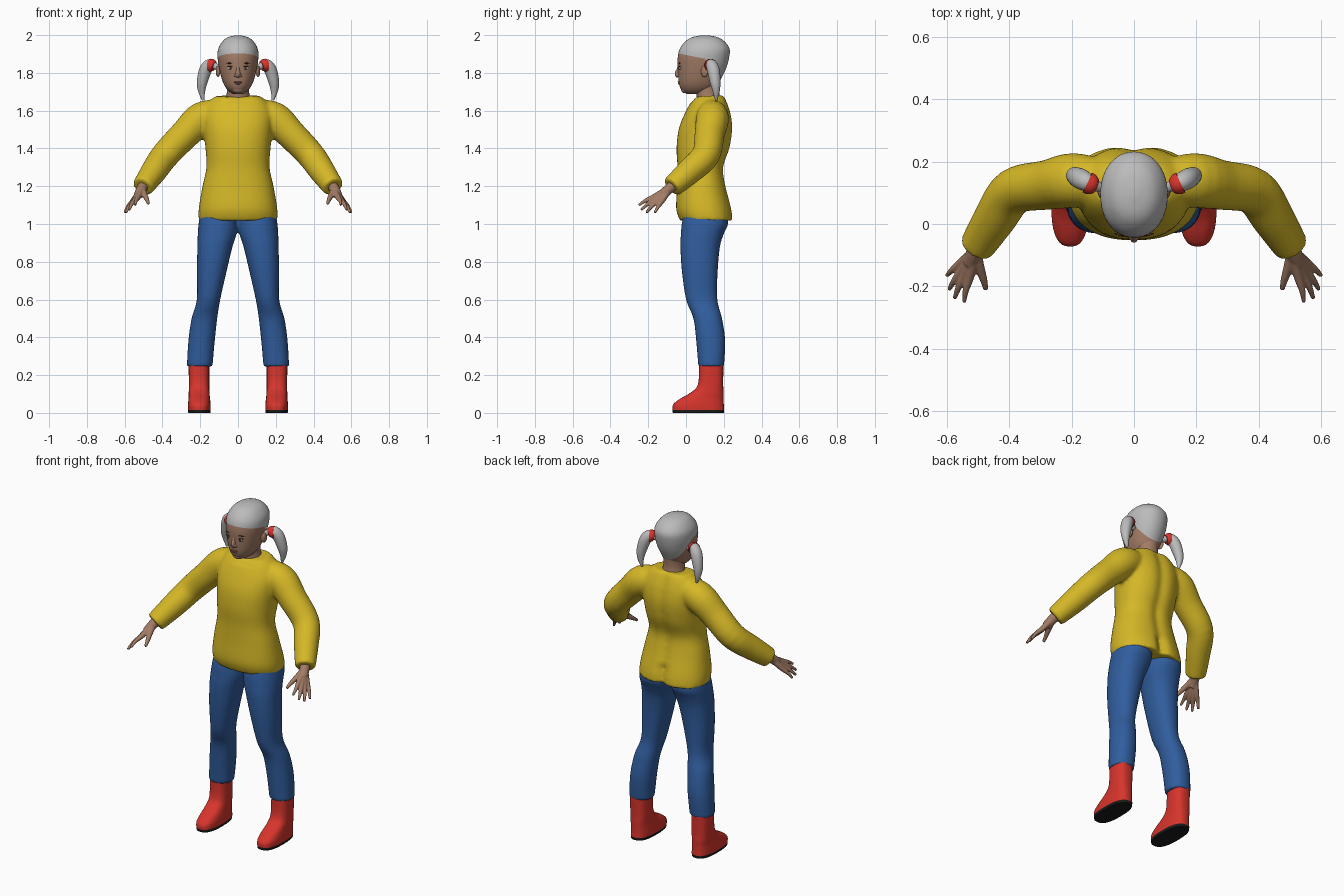
import bpy, bmesh, math
from mathutils import Vector, Matrix

if "Cube" in bpy.data.objects:
    bpy.data.objects.remove(bpy.data.objects["Cube"])


def material(name, colour):
    mat = bpy.data.materials.new(name)
    mat.use_nodes = True
    mat.diffuse_color = (*colour, 1)
    mat.node_tree.nodes["Principled BSDF"].inputs["Base Color"].default_value = (*colour, 1)
    return mat


skin = material("skin", (0.36, 0.2, 0.13))
yellow = material("sweater yellow", (0.67, 0.48, 0.02))
blue = material("trouser blue", (0.03, 0.11, 0.34))
red = material("boot red", (0.68, 0.035, 0.025))
grey = material("hair grey", (0.5, 0.5, 0.5))
black = material("sole black", (0.01, 0.01, 0.01))
brown = material("eye brown", (0.06, 0.03, 0.02))
white = material("eye white", (0.6, 0.57, 0.53))
lip = material("lip pink", (0.3, 0.13, 0.1))


def smooth_rows(rows, steps):
    """Catmull-Rom interpolation of every column of the control rows."""
    rows = [Vector(r) for r in rows]
    result = []
    for i in range(len(rows) - 1):
        a, b, c, d = rows[max(i - 1, 0)], rows[i], rows[i + 1], rows[min(i + 2, len(rows) - 1)]
        for s in range(steps):
            t = s / steps
            result.append(b + (c - a) * (t / 2) + (a * 2 - b * 5 + c * 4 - d) * (t * t / 2)
                          + (b * 3 - a - c * 3 + d) * (t ** 3 / 2))
    return result + [rows[-1]]


def loft(bm, rows, side=1, upright=False, power=2, sides=24, steps=4):
    """Closed skin through rings given as x, y, z, radius, second radius."""
    path = smooth_rows(rows, steps)
    rings = []
    for i, row in enumerate(path):
        centre, ru, rv = Vector(row[:3]), row[3], row[-1]
        u, v = Vector((1, 0, 0)), Vector((0, 1, 0))
        if not upright:
            after, before = path[min(i + 1, len(path) - 1)], path[max(i - 1, 0)]
            tangent = (Vector(after[:3]) - Vector(before[:3])).normalized()
            u = tangent.cross(v).normalized()
            v = u.cross(tangent)
        ring = []
        for k in range(sides):
            c, s = math.cos(math.tau * k / sides), math.sin(math.tau * k / sides)
            c = math.copysign(abs(c) ** (2 / power), c)
            s = math.copysign(abs(s) ** (2 / power), s)
            p = centre + u * (c * ru) + v * (s * rv)
            ring.append(bm.verts.new((p.x * side, p.y, p.z)))
        rings.append(ring)
    for low, high in zip(rings, rings[1:]):
        for k in range(sides):
            n = (k + 1) % sides
            bm.faces.new((low[k], low[n], high[n], high[k]))
    bm.faces.new(rings[0][::-1])
    bm.faces.new(rings[-1])


def ball(bm, centre, radii, tilt=0):
    place = Matrix.Translation(centre) @ Matrix.Rotation(tilt, 4, "Z") @ Matrix.Diagonal((*radii, 1))
    bmesh.ops.create_uvsphere(bm, u_segments=20, v_segments=12, radius=1, matrix=place)


def finish(name, bm, mats, voxel=0, relax=4):
    """Make an object; a voxel size fuses overlapping pieces into one surface."""
    bmesh.ops.recalc_face_normals(bm, faces=bm.faces)
    mesh = bpy.data.meshes.new(name)
    bm.to_mesh(mesh)
    bm.free()
    for mat in mats:
        mesh.materials.append(mat)
    obj = bpy.data.objects.new(name, mesh)
    bpy.context.collection.objects.link(obj)
    bpy.ops.object.select_all(action="DESELECT")
    obj.select_set(True)
    bpy.context.view_layer.objects.active = obj
    bpy.ops.object.shade_smooth_by_angle(angle=math.radians(50))
    if voxel:
        fuse = obj.modifiers.new("fuse", "REMESH")
        fuse.mode, fuse.voxel_size, fuse.use_smooth_shade = "VOXEL", voxel, True
        soften = obj.modifiers.new("soften", "SMOOTH")
        soften.factor, soften.iterations = 0.5, relax
    return obj


# Sweater: torso and two sleeves fused together
bm = bmesh.new()
loft(bm, [(0, .11, 1.018, .208, .142), (0, .096, 1.08, .208, .148), (0, .083, 1.2, .188, .13),
          (0, .078, 1.3, .167, .123), (0, .092, 1.4, .172, .142), (0, .105, 1.5, .182, .144),
          (0, .116, 1.58, .185, .125), (0, .122, 1.64, .16, .1), (0, .122, 1.68, .115, .083)],
     upright=True, power=2.3, sides=64)
# Groove down the spine, deepest at the seat, and a dipped front neckline
for v in bm.verts:
    if v.co.y > .12:
        depth = .03 if v.co.z < 1.12 else .014
        v.co.y -= depth * math.exp(-(v.co.x / .03) ** 2)
    elif v.co.z > 1.64:
        v.co.z -= .025 * math.exp(-(v.co.x / .07) ** 2)
for side in (1, -1):
    loft(bm, [(.08, .13, 1.59, .07), (.19, .14, 1.56, .088), (.28, .125, 1.475, .08),
              (.385, .105, 1.365, .075), (.445, .02, 1.28, .069), (.505, -.075, 1.195, .057)], side)
finish("sweater", bm, [yellow], .01, 6)

# Trousers: two legs meeting at the hips
bm = bmesh.new()
for side in (1, -1):
    loft(bm, [(.1, .105, 1.06, .1, .115), (.105, .1, 1.0, .104, .123), (.11, .087, .95, .103, .114),
              (.122, .075, .88, .093, .105), (.139, .073, .75, .079, .095),
              (.156, .083, .6, .062, .083), (.178, .115, .5, .068, .076),
              (.193, .131, .38, .07, .077), (.203, .133, .245, .068, .068)],
         side, upright=True, power=2.2, sides=32)
finish("trousers", bm, [blue], .01, 3)

for side, label in ((1, "left"), (-1, "right")):
    # Boot with a dark sole
    bm = bmesh.new()
    loft(bm, [(.205, .065, 0, .058, .135), (.205, .065, .016, .06, .137), (.205, .066, .045, .06, .134),
              (.205, .084, .075, .057, .115), (.206, .11, .105, .055, .089),
              (.206, .13, .15, .054, .067), (.207, .134, .27, .055, .064)],
         side, upright=True, power=2.6, sides=36)
    for face in bm.faces:
        face.material_index = int(face.calc_center_median().z < .016)
    finish(label + "_boot", bm, [red, black])

    # Hand: wrist, four fingers and a thumb fused together
    bm = bmesh.new()
    wrist = Vector((.508, -.085, 1.19))
    loft(bm, [(.48, -.03, 1.23, .032), (*wrist, .028), (.525, -.125, 1.155, .026)], side, sides=16)
    tips = [(.545, -.25, 1.1), (.575, -.238, 1.075), (.593, -.21, 1.06), (.6, -.165, 1.06)]
    for tip in tips:
        knuckle = wrist.lerp(Vector(tip), .5)
        bend = wrist.lerp(Vector(tip), .78) + Vector((.003, 0, .004))
        loft(bm, [(*wrist, .019), (*knuckle, .015), (*bend, .0105), (*tip, .007)], side, sides=12)
    loft(bm, [(*wrist, .018), (.495, -.14, 1.155, .016), (.482, -.18, 1.13, .012),
              (.475, -.21, 1.108, .008)], side, sides=12)
    finish(label + "_hand", bm, [skin], .004, 3)

    # Ear
    bm = bmesh.new()
    ball(bm, (side * .106, .098, 1.808), (.01, .02, .03), side * -.35)
    finish(label + "_ear", bm, [skin])

    # Pigtail and its hair tie
    bm = bmesh.new()
    loft(bm, [(.1, .115, 1.825, .015), (.13, .125, 1.84, .02), (.15, .133, 1.845, .029),
              (.172, .145, 1.815, .033), (.19, .155, 1.75, .028), (.192, .16, 1.7, .018),
              (.184, .16, 1.655, .006)], side, sides=20)
    finish(label + "_pigtail", bm, [grey])
    bm = bmesh.new()
    loft(bm, [(.125, .122, 1.835, .026), (.137, .127, 1.839, .034), (.15, .133, 1.84, .035)], side)
    finish(label + "_hair_tie", bm, [red])

    # Eye: white, iris and lash line
    for part, mat, centre, radii in (
            ("eye", white, (.04, -.0315, 1.825), (.015, .006, .007)),
            ("iris", brown, (.039, -.036, 1.825), (.006, .004, .006)),
            ("lash", brown, (.041, -.034, 1.833), (.018, .005, .003)),
            ("brow", brown, (.043, -.034, 1.851), (.021, .004, .003))):
        bm = bmesh.new()
        ball(bm, (side * centre[0], centre[1], centre[2]), radii, side * .2)
        finish(label + "_" + part, bm, [mat])

# Head, with a scalp cut out by two sloping planes
bm = bmesh.new()
loft(bm, [(0, .05, 1.688, .025, .045), (0, .06, 1.705, .05, .08), (0, .066, 1.73, .07, .1),
          (0, .072, 1.765, .085, .112), (0, .084, 1.82, .099, .127), (0, .092, 1.88, .108, .136),
          (0, .099, 1.93, .104, .131), (0, .1, 1.97, .079, .1), (0, .1, 1.99, .05, .064),
          (0, .1, 1.999, .012, .016)], upright=True, power=2.1, sides=48)
hairline = (Vector((0, .1, 1.875)), Vector((0, .2, 1)))
nape = (Vector((0, .1, 1.875)), Vector((0, 1.5, 1)))
for point, normal in (hairline, nape):
    bmesh.ops.bisect_plane(bm, geom=bm.verts[:] + bm.edges[:] + bm.faces[:],
                           plane_co=point, plane_no=normal)
for face in bm.faces:
    centre = face.calc_center_median()
    face.material_index = int(any((centre - p).dot(n) > 0 for p, n in (hairline, nape)))
finish("head", bm, [skin, grey])

# Nose, cheeks and chin, fused
bm = bmesh.new()
loft(bm, [(0, -.03, 1.85, .008), (0, -.04, 1.82, .009), (0, -.047, 1.795, .013),
          (0, -.04, 1.778, .01)], sides=16)
for side in (1, -1):
    ball(bm, (side * .013, -.038, 1.785), (.009, .011, .008))
finish("nose", bm, [skin], .003, 2)
bm = bmesh.new()
ball(bm, (0, -.005, 1.712), (.03, .022, .02))
ball(bm, (0, -.018, 1.75), (.036, .022, .025))
finish("chin", bm, [skin], .004, 3)

# Lips
bm = bmesh.new()
ball(bm, (0, -.036, 1.752), (.022, .008, .004))
ball(bm, (0, -.035, 1.744), (.018, .008, .005))
finish("lips", bm, [lip])

# Neck
bm = bmesh.new()
loft(bm, [(0, .125, 1.6, .075, .07), (0, .12, 1.66, .066, .062), (0, .113, 1.71, .058, .062),
          (0, .112, 1.78, .06, .07)], upright=True)
finish("neck", bm, [skin])
